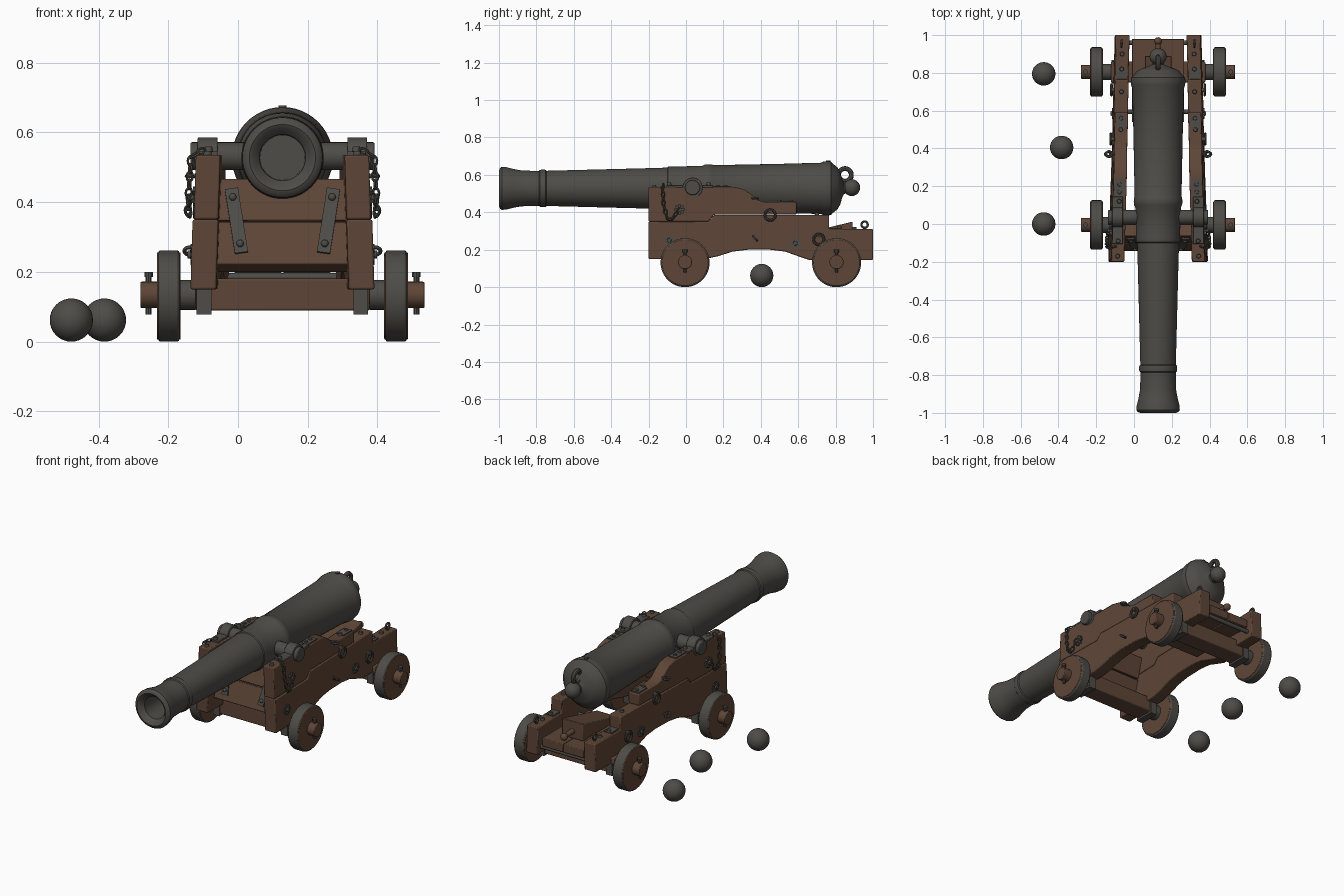
import bpy, bmesh, math
from mathutils import Vector, Matrix

if "Cube" in bpy.data.objects:
    bpy.data.objects.remove(bpy.data.objects["Cube"])

CX, ZB = 0.1275, 0.528          # gun centre line: x position and bore height


def material(name, col):
    m = bpy.data.materials.new(name)
    m.diffuse_color = (*col, 1)
    m.use_nodes = True
    m.node_tree.nodes["Principled BSDF"].inputs["Base Color"].default_value = m.diffuse_color
    return m


IRON = material("dark iron", (0.075, 0.072, 0.063))
WOOD = material("brown wood", (0.112, 0.060, 0.038))


def make(name, bm, mat, mirror=False, bevel=0.0, x=CX):
    bmesh.ops.recalc_face_normals(bm, faces=bm.faces[:])
    me = bpy.data.meshes.new(name)
    bm.to_mesh(me)
    bm.free()
    me.materials.append(mat)
    ob = bpy.data.objects.new(name, me)
    ob.location.x = x
    bpy.context.collection.objects.link(ob)
    if bevel:
        b = ob.modifiers.new("bevel", 'BEVEL')
        b.width, b.segments, b.limit_method = bevel, 2, 'ANGLE'
    if mirror:
        ob.modifiers.new("mirror", 'MIRROR')
    return ob


def box(bm, c, size, rot=Matrix()):
    m = Matrix.Translation(c) @ rot.to_4x4() @ Matrix.Diagonal((*size, 1))
    bmesh.ops.create_cube(bm, size=1, matrix=m)


def rod(bm, p, q, r, seg=16, r2=None):
    p, q = Vector(p), Vector(q)
    m = Matrix.Translation((p + q) / 2) @ (q - p).to_track_quat('Z', 'Y').to_matrix().to_4x4()
    bmesh.ops.create_cone(bm, cap_ends=True, segments=seg, radius1=r,
                          radius2=r if r2 is None else r2, depth=(q - p).length, matrix=m)


def ball(bm, c, r, seg=24):
    bmesh.ops.create_uvsphere(bm, u_segments=seg, v_segments=seg // 2, radius=r,
                              matrix=Matrix.Translation(c))


def torus(bm, c, axis, R, r, n=20, k=8, stretch=1.0, up='Y'):
    """Ring around axis; stretch lengthens it along its local y."""
    m = Matrix.Translation(c) @ Vector(axis).to_track_quat('Z', up).to_matrix().to_4x4()
    rows = []
    for i in range(n):
        a = 2 * math.pi * i / n
        rows.append([bm.verts.new(m @ Vector((
            math.cos(a) * (R + r * math.cos(b)),
            math.sin(a) * (R * stretch + r * math.cos(b)), r * math.sin(b))))
            for b in (2 * math.pi * j / k for j in range(k))])
    for i in range(n):
        for j in range(k):
            p, q = rows[i], rows[(i + 1) % n]
            bm.faces.new((p[j], q[j], q[(j + 1) % k], p[(j + 1) % k]))


def lathe(bm, prof, seg=48):
    """Spin (y, radius) points around the bore axis."""
    vs = [bm.verts.new((0, y, ZB + r)) for y, r in prof]
    es = [bm.edges.new(e) for e in zip(vs, vs[1:])]
    bmesh.ops.spin(bm, geom=vs + es, cent=(0, 0, ZB), axis=(0, 1, 0),
                   angle=2 * math.pi, steps=seg, use_merge=True)
    bmesh.ops.remove_doubles(bm, verts=bm.verts[:], dist=1e-5)


def outer(y, z):
    """Outer face of a cheek: toes in to the rear and leans in to the top."""
    return 0.258 - 0.029 * (y + 0.19) - 0.03 * (z - 0.34)


# Barrel with bore, rings and breech
bm = bmesh.new()
lathe(bm, [(-0.7, 0), (-0.7, 0.064), (-0.97, 0.066), (-0.995, 0.085), (-1.0, 0.095), (-0.995, 0.108),
           (-0.985, 0.115), (-0.96, 0.113), (-0.92, 0.103), (-0.88, 0.096), (-0.83, 0.094),
           (-0.785, 0.094), (-0.78, 0.099), (-0.765, 0.101), (-0.75, 0.099), (-0.745, 0.094),
           (-0.2, 0.108), (-0.1, 0.111), (-0.095, 0.116), (-0.08, 0.118), (-0.065, 0.116),
           (0.09, 0.121), (0.1, 0.127), (0.12, 0.129), (0.14, 0.127), (0.145, 0.124),
           (0.5, 0.131), (0.72, 0.137), (0.735, 0.143), (0.755, 0.145), (0.775, 0.143),
           (0.785, 0.132), (0.81, 0.112), (0.825, 0.085), (0.835, 0.05), (0.845, 0.03),
           (0.862, 0.026), (0.865, 0)])
make("barrel", bm, IRON)

# Knob, rope loop, vent and trunnions
bm = bmesh.new()
ball(bm, (0, 0.886, ZB + 0.004), 0.045)
torus(bm, (0, 0.85, 0.6), (1, 0, 0), 0.034, 0.013)
rod(bm, (0, 0.76, 0.66), (0, 0.76, 0.678), 0.012, 12)
make("cascabel_knob_and_loop", bm, IRON)
bm = bmesh.new()
rod(bm, (-0.264, 0.035, 0.532), (0.264, 0.035, 0.532), 0.04, 32)
make("trunnions", bm, IRON, bevel=0.004)


# Cheeks: lower and upper planks
def cheek(name, prof, inset):
    bm = bmesh.new()
    sides = [[bm.verts.new((outer(y, z) - d, y, z)) for y, z in prof] for d in (inset, 0.074)]
    bm.faces.new(sides[0])
    bm.faces.new(sides[1][::-1])
    n = len(prof)
    for i in range(n):
        j = (i + 1) % n
        bm.faces.new((sides[0][i], sides[1][i], sides[1][j], sides[0][j]))
    make(name, bm, WOOD, True, 0.005)


cheek("cheek_lower", [(-0.2, 0.15), (0.1, 0.15), (0.17, 0.165), (0.25, 0.19), (0.33, 0.2), (0.45, 0.2),
                      (0.53, 0.19), (0.6, 0.165), (0.66, 0.145), (1, 0.145), (1, 0.31), (0.765, 0.31),
                      (0.765, 0.386), (0.15, 0.386), (0.12, 0.35), (-0.2, 0.35)], 0)
cheek("cheek_upper", [(-0.2, 0.351), (0.12, 0.351), (0.15, 0.387), (0.59, 0.387), (0.59, 0.455),
                      (0.42, 0.455), (0.385, 0.465), (0.35, 0.495), (0.31, 0.523), (0.26, 0.535),
                      (-0.2, 0.535)], 0.004)

# Transom boards with iron straps, tilted back
tilt = Matrix.Rotation(math.radians(-18), 3, 'X')
mid = Vector((0, -0.065, 0.333))
bm = bmesh.new()
for h, w in ((-0.066, 0.38), (0.066, 0.37)):
    box(bm, mid + tilt @ Vector((0, 0, h)), (w, 0.08, 0.126), tilt)
make("transom", bm, WOOD, bevel=0.004)
bm = bmesh.new()
lean = tilt @ Matrix.Rotation(math.radians(8.5), 3, 'Y')
box(bm, mid + tilt @ Vector((0.132, -0.043, 0)), (0.038, 0.012, 0.195), lean)
for h in (-0.07, 0.07):
    ball(bm, mid + tilt @ Vector((0.132 + 0.15 * h, -0.049, h)), 0.011, 12)
make("transom_straps", bm, IRON, True)

# Axles, wheels and their iron
for pos, ay in (("front", -0.005), ("rear", 0.805)):
    bm = bmesh.new()
    box(bm, (0, ay, 0.135), (0.5, 0.11, 0.092))
    make(pos + "_axle_beam", bm, WOOD, bevel=0.006)
    bm = bmesh.new()
    rod(bm, (0.24, ay, 0.134), (0.4075, ay, 0.134), 0.038, 24)
    make(pos + "_axle_arm", bm, WOOD, True, 0.004)
    bm = bmesh.new()
    rod(bm, (0.292, ay, 0.131), (0.36, ay, 0.131), 0.125, 48)
    make(pos + "_wheel", bm, WOOD, True, 0.003)
    bm = bmesh.new()
    rod(bm, (0.296, ay, 0.131), (0.356, ay, 0.131), 0.131, 48)
    make(pos + "_tyre", bm, IRON, True, 0.006)
    bm = bmesh.new()
    rod(bm, (0.384, ay, 0.078), (0.384, ay, 0.195), 0.009, 10)
    rod(bm, (0.384, ay, 0.185), (0.384, ay, 0.2), 0.013, 10)
    rod(bm, (0.25, ay, 0.134), (0.292, ay, 0.134), 0.043, 24)
    box(bm, (0.225, ay, 0.114), (0.042, 0.124, 0.072))
    make(pos + "_axle_iron", bm, IRON, True)

# Stool bed, quoin wedge and its handle
bm = bmesh.new()
for x in (-0.07, 0.07):
    box(bm, (x, 0.76, 0.222), (0.137, 0.44, 0.05))
make("stool_bed", bm, WOOD, bevel=0.004)
bm = bmesh.new()
ends = [[bm.verts.new((s * 0.07, y, z)) for y, z in ((0.56, 0.247), (0.89, 0.247), (0.89, 0.35), (0.56, 0.27))]
        for s in (-1, 1)]
bm.faces.new(ends[0])
bm.faces.new(ends[1])
for i in range(4):
    bm.faces.new((ends[0][i], ends[0][i - 1], ends[1][i - 1], ends[1][i]))
make("quoin", bm, WOOD, bevel=0.004)
bm = bmesh.new()
rod(bm, (0, 0.88, 0.29), (0, 0.97, 0.285), 0.016, 16, 0.012)
ball(bm, (0, 0.968, 0.285), 0.021, 16)
make("quoin_handle", bm, WOOD)

# Cap squares over the trunnions
bm = bmesh.new()
rod(bm, (0.186, 0.035, 0.532), (0.243, 0.035, 0.532), 0.054, 32)
box(bm, (0.214, 0.02, 0.539), (0.056, 0.25, 0.014))
make("cap_squares", bm, IRON, True, 0.003)

# Bolts, plates and cross rods
bm = bmesh.new()
for y, z in ((-0.17, 0.535), (-0.09, 0.548), (0.12, 0.548), (0.17, 0.535), (0.21, 0.535), (0.5, 0.455),
             (0.56, 0.455), (0.7, 0.386), (0.82, 0.314), (0.9, 0.31)):
    rod(bm, (outer(y, z) - 0.037, y, z - 0.01), (outer(y, z) - 0.037, y, z + 0.012), 0.014, 12, 0.01)
for y, z, l in ((0.19, 0.537, 0.1), (0.54, 0.457, 0.08), (0.8, 0.312, 0.065)):
    box(bm, (outer(y, z) - 0.037, y, z), (0.05, l, 0.008))
for y, z in ((-0.09, 0.25), (-0.035, 0.415), (0.585, 0.235)):
    o = outer(y, z)
    for a in (0, 45, 90, 135):
        box(bm, (o, y, z), (0.012, 0.06, 0.012), Matrix.Rotation(math.radians(a), 3, 'X'))
    rod(bm, (o - 0.01, y, z), (o + 0.014, y, z), 0.015, 12, 0.011)
make("bolts_and_plates", bm, IRON, True)
bm = bmesh.new()
for y, z in ((0.595, 0.235), (0.96, 0.185)):
    rod(bm, (-0.2, y, z), (0.2, y, z), 0.012, 12)
make("cross_rods", bm, IRON)

# Ring bolts and hooks on the cheeks
bm = bmesh.new()
for y, z in ((0.45, 0.385), (0.71, 0.255)):
    o = outer(y, z)
    rod(bm, (o - 0.01, y, z + 0.022), (o + 0.016, y, z + 0.022), 0.011, 12)
    torus(bm, (o + 0.012, y, z), (1, 0, 0), 0.028, 0.007)
for y, z in ((0.37, 0.475), (0.37, 0.26)):
    o = outer(y, z)
    rod(bm, (o - 0.01, y, z), (o + 0.015, y, z), 0.007, 10)
    torus(bm, (o + 0.022, y, z), (0, 0, 1) if z > 0.4 else (0, 1, 1), 0.015, 0.006, 14, 6)
torus(bm, (0.193, 0.955, 0.334), (1, 0, 0), 0.017, 0.006, 16, 6)
rod(bm, (0.193, 0.955, 0.3), (0.193, 0.955, 0.32), 0.008, 10)
make("ring_bolts", bm, IRON, True)

# Hanging chains: links along a drooping path
bm = bmesh.new()
path = [Vector(p) for p in ((0.225, -0.12, 0.55), (0.262, -0.125, 0.53), (0.268, -0.12, 0.44),
                            (0.272, -0.1, 0.365), (0.27, -0.075, 0.36), (0.266, -0.035, 0.42))]
k = 0
for p, q in zip(path, path[1:]):
    n = max(1, round((q - p).length / 0.024))
    for i in range(n):
        d = (q - p).normalized()
        side = d.cross(Vector((0.3, 0.9, 0.2))).normalized()
        axis = side if k % 2 else d.cross(side)
        m = Matrix((d.cross(axis), d, axis)).transposed()
        link = bmesh.new()
        torus(link, (0, 0, 0), (0, 0, 1), 0.009, 0.0038, 12, 6, 1.55)
        link.transform(Matrix.Translation(p.lerp(q, (i + 0.5) / n)) @ m.to_4x4())
        tmp = bpy.data.meshes.new("link")
        link.to_mesh(tmp)
        link.free()
        bm.from_mesh(tmp)
        bpy.data.meshes.remove(tmp)
        k += 1
make("chains", bm, IRON, True)

# Cannonballs on the ground
for i, (x, y) in enumerate(((-0.478, 0.795), (-0.383, 0.405), (-0.478, 0.0))):
    bm = bmesh.new()
    ball(bm, (0, y, 0.062), 0.062, 32)
    make(f"cannonball_{i + 1}", bm, IRON, x=x)

# Smooth shading with crisp edges
bpy.ops.object.select_all(action='SELECT')
bpy.context.view_layer.objects.active = bpy.context.selected_objects[0]
bpy.ops.object.shade_smooth_by_angle(angle=math.radians(35))
